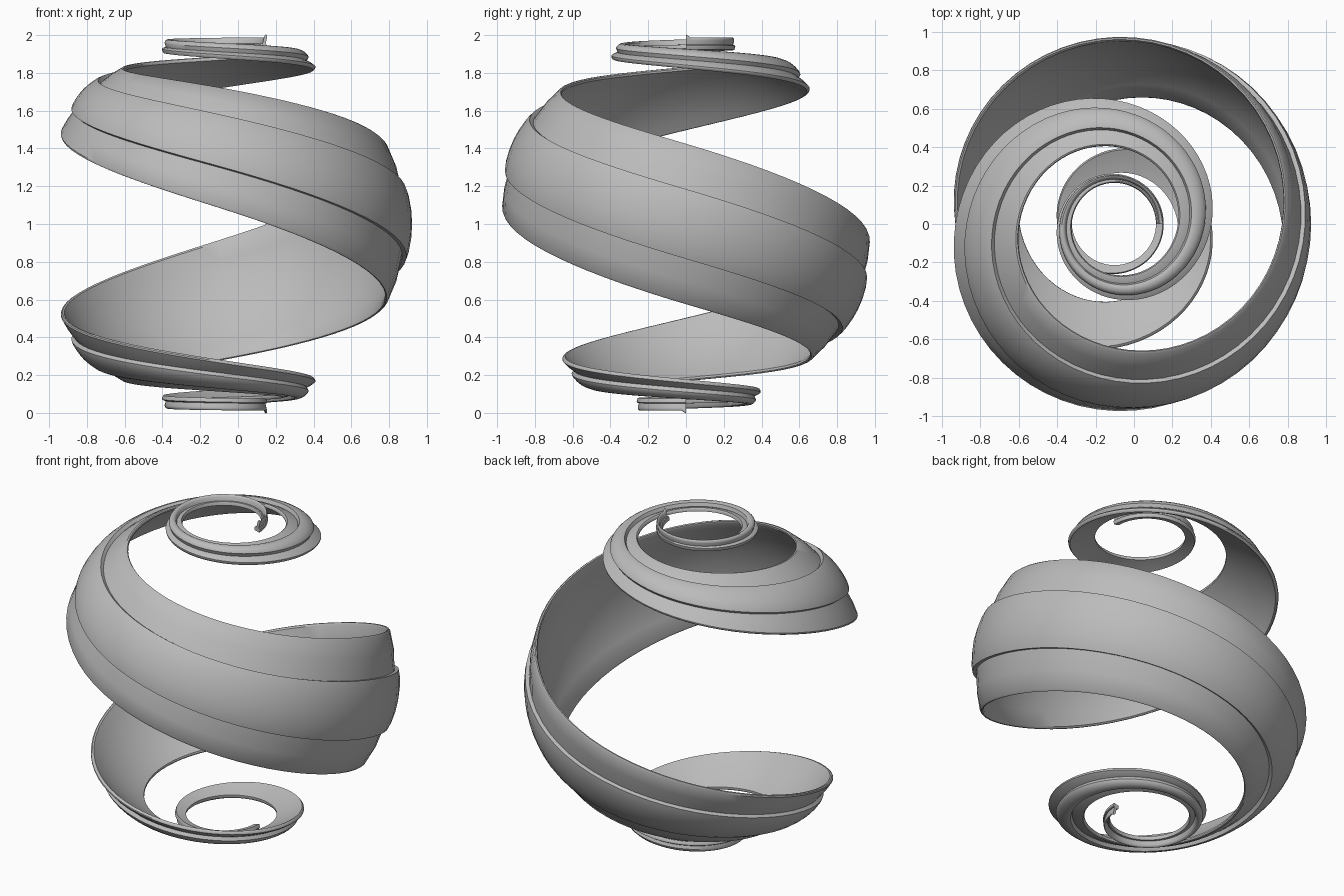
import bpy, bmesh
from math import radians, sin, cos

if "Cube" in bpy.data.objects:
    bpy.data.objects.remove(bpy.data.objects["Cube"])

grey = bpy.data.materials.new("plain_grey")
grey.use_nodes = True
grey.diffuse_color = (0.5, 0.5, 0.5, 1)
grey.node_tree.nodes["Principled BSDF"].inputs["Base Color"].default_value = (0.5, 0.5, 0.5, 1)

# Spiral: angle from the pole of the ribbon's upper edge at every quarter turn
UPPER = [12.6, 12.9, 13.8, 16, 19.6, 24.6, 31.3, 42, 64.1,
         95, 121, 138.5, 149.2, 156.3, 161.8, 164.5, 165.2]
TURN = 90 * (len(UPPER) - 1)
STEPS = 256
AXIS_X = -0.095


def upper_edge(t):
    """Smooth interpolation through the quarter-turn angles."""
    last = len(UPPER) - 1
    i = min(int(t / 90), last - 1)
    u = t / 90 - i
    a, b, c, d = (UPPER[min(max(i + k, 0), last)] for k in (-1, 0, 1, 2))
    return b + 0.5 * u * (c - a + u * (2 * a - 5 * b + 4 * c - d + u * (3 * (b - c) + d - a)))


def mirrored(half):
    return half + [(1 - f, r) for f, r in reversed(half) if f != 0.5]


# Ribbon cross-section: (fraction across the width, radius)
outer = mirrored([(0, 0.964), (0, 0.972), (0.015, 0.978), (0.15, 0.981), (0.295, 0.980),
                  (0.295, 1.003), (0.34, 1.010), (0.42, 1.015), (0.5, 1.017)])
inner = mirrored([(0.015, 0.956), (0.15, 0.956), (0.3, 0.956), (0.5, 0.956)])
section = outer + inner[::-1]

# Sweep the section along the spiral
bm = bmesh.new()
rings = []
for s in range(STEPS + 1):
    t = TURN * s / STEPS
    top, low = upper_edge(t), 180 - upper_edge(TURN - t)
    flare = 0.016 if s in (0, STEPS) else 0
    ring = []
    for f, r in section:
        lat, lon = radians(top + f * (low - top)), radians(t)
        r += flare if r > 1 else 0
        ring.append(bm.verts.new((AXIS_X + r * sin(lat) * cos(lon),
                                  r * sin(lat) * sin(lon), 1 + r * cos(lat))))
    rings.append(ring)
n = len(section)
for a, b in zip(rings, rings[1:]):
    for j in range(n):
        k = (j + 1) % n
        bm.faces.new((a[j], a[k], b[k], b[j]))
bm.faces.new(rings[0])
bm.faces.new(rings[-1][::-1])
bmesh.ops.recalc_face_normals(bm, faces=bm.faces)

mesh = bpy.data.meshes.new("spiral_ribbon")
bm.to_mesh(mesh)
bm.free()
mesh.materials.append(grey)
ribbon = bpy.data.objects.new("spiral_ribbon", mesh)
bpy.context.collection.objects.link(ribbon)
bpy.context.view_layer.objects.active = ribbon
ribbon.select_set(True)
bpy.ops.object.shade_smooth_by_angle(angle=radians(35))
